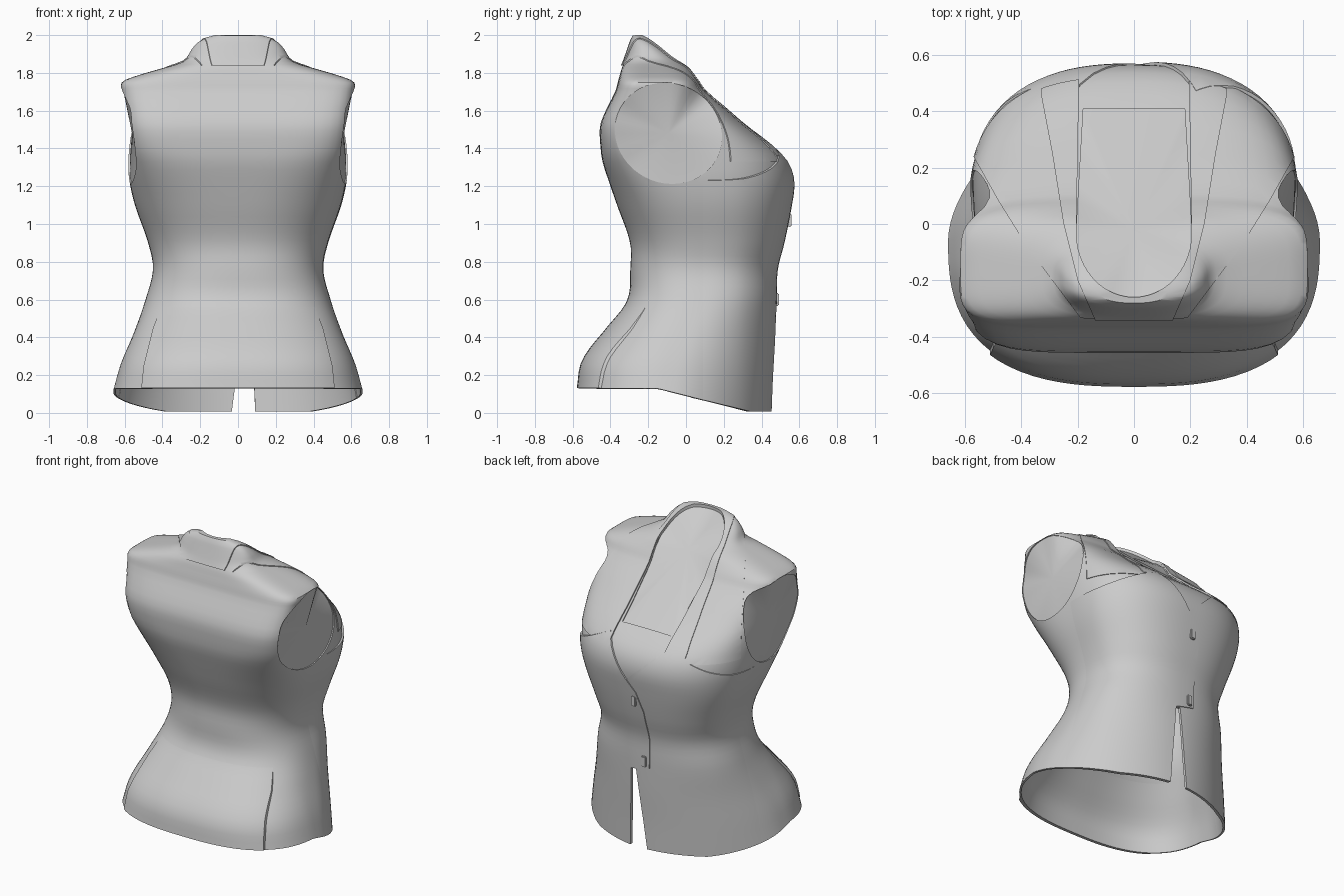
import bpy, bmesh, math
from mathutils import Vector

if "Cube" in bpy.data.objects:
    bpy.data.objects.remove(bpy.data.objects["Cube"])

# Torso sections: height, half width, back y, front y, front squareness, back squareness
SECT = [(.13, .66, -.565, .45, 1.8, 2.7), (.27, .62, -.54, .455, 1.9, 2.7), (.44, .55, -.42, .465, 2, 2.6),
        (.6, .49, -.31, .47, 2.2, 2.5), (.76, .45, -.295, .475, 2.3, 2.4), (.9, .475, -.296, .51, 2.4, 2.5),
        (1.1, .545, -.365, .55, 2.5, 2.8), (1.23, .575, -.41, .565, 2.5, 3.4),
        (1.33, .585, -.442, .535, 2.6, 4.2), (1.4, .59, -.452, .47, 2.8, 5), (1.52, .597, -.455, .31, 3.6, 5.5),
        (1.61, .603, -.42, .205, 4, 5.5), (1.7, .615, -.375, .10, 4, 5.5), (1.755, .61, -.36, .06, 4, 5),
        (1.79, .52, -.35, .035, 3.6, 4.5), (1.825, .40, -.34, .01, 3.2, 3.8), (1.86, .29, -.325, -.03, 2.8, 3),
        (1.93, .235, -.30, -.12, 2.5, 2.6), (1.97, .19, -.286, -.18, 2.2, 2.3), (1.99, .12, -.276, -.22, 2, 2)]
TOP = SECT[-1][0]

cloth = bpy.data.materials.new("grey_cloth")
cloth.diffuse_color = (.6, .6, .6, 1)
cloth.use_nodes = True
cloth.node_tree.nodes["Principled BSDF"].inputs["Base Color"].default_value = cloth.diffuse_color


def section(z):
    """Smooth interpolation of the torso sections."""
    z = min(max(z, SECT[0][0]), TOP)
    i = max(k for k in range(len(SECT) - 1) if SECT[k][0] <= z)
    a, b = SECT[i], SECT[i + 1]
    p, q = SECT[max(i - 1, 0)], SECT[min(i + 2, len(SECT) - 1)]
    h = b[0] - a[0]
    t = (z - a[0]) / h
    out = []
    for k in range(1, 6):
        ma = (b[k] - p[k]) / (b[0] - p[0]) * h
        mb = (q[k] - a[k]) / (q[0] - a[0]) * h
        out.append((2*t**3 - 3*t**2 + 1) * a[k] + (t**3 - 2*t**2 + t) * ma
                   + (3*t**2 - 2*t**3) * b[k] + (t**3 - t**2) * mb)
    return out


def inside(p):
    w, yb, yf, nf, nb = section(p[2])
    v = (2 * p[1] - yb - yf) / (yf - yb)
    n = nf if v > 0 else nb
    return p[2] < TOP and abs(p[0] / w)**n + abs(v)**n < 1


def on_surface(p, d):
    """Walk from inner point p along d to the torso surface."""
    lo, hi = 0, 1
    for _ in range(25):
        m = (lo + hi) / 2
        if inside(Vector(p) + Vector(d) * m):
            lo = m
        else:
            hi = m
    return Vector(p) + Vector(d) * lo


def finish(name, bm):
    me = bpy.data.meshes.new(name)
    bmesh.ops.recalc_face_normals(bm, faces=bm.faces)
    bm.to_mesh(me)
    bm.free()
    me.materials.append(cloth)
    ob = bpy.data.objects.new(name, me)
    bpy.context.collection.objects.link(ob)
    return ob


def prism(name, pts, axis, lo, hi):
    """Extrude a 2D outline along an axis; used as a cutter."""
    bm = bmesh.new()
    place = {'x': lambda a, b, c: (c, a, b), 'y': lambda a, b, c: (a, c, b),
             'z': lambda a, b, c: (a, b, c)}[axis]
    f = bm.faces.new([bm.verts.new(place(a, b, lo)) for a, b in pts])
    e = bmesh.ops.extrude_face_region(bm, geom=[f])
    bmesh.ops.translate(bm, vec=place(0, 0, hi - lo),
                        verts=[v for v in e['geom'] if isinstance(v, bmesh.types.BMVert)])
    ob = finish(name, bm)
    ob.hide_render = True
    cutters.append(ob)
    return ob


def shell(name, cuts, keep=(), lift=0, mask=lambda p: 1, thick=.012):
    """Thin torso shell, lifted outward, trimmed to the keep shapes and cut."""
    bm = bmesh.new()
    rows, N = [], 96
    zs = [.13 + 1.57 * i / 38 for i in range(38)] + [1.7 + (TOP - 1.7) * i / 18 for i in range(19)]
    for z in zs:
        w, yb, yf, nf, nb = section(z)
        row = []
        for i in range(N):
            c, s = math.cos(math.tau * i / N), math.sin(math.tau * i / N)
            n = nf if s > 0 else nb
            r = (abs(c)**n + abs(s)**n)**(-1 / n)
            x, y, zz = w * c * r, (yb + yf) / 2 + (yf - yb) / 2 * s * r, z
            if z < .6:      # hem drops toward the chest side
                hem = .13 - .122 * min(max((y + .15) / .48, 0), 1)
                zz = .6 - (.6 - z) * (.6 - hem) / .47
            row.append(bm.verts.new((x, y, zz)))
        rows.append(row)
    for a, b in zip(rows, rows[1:]):
        for i in range(N):
            bm.faces.new((a[i], a[(i + 1) % N], b[(i + 1) % N], b[i]))
    bm.faces.new(rows[-1])
    bm.normal_update()
    move = [(v, v.normal * lift * mask(v.co)) for v in bm.verts]
    for v, d in move:
        v.co += d
    ob = finish(name, bm)
    m = ob.modifiers.new("thickness", 'SOLIDIFY')
    m.thickness, m.offset = thick, -1
    for op, group in (('INTERSECT', keep), ('DIFFERENCE', cuts)):
        for c in group:
            m = ob.modifiers.new("trim", 'BOOLEAN')
            m.operation, m.object, m.solver = op, c, 'EXACT'
    parts.append(ob)
    return ob


def mirrored(pts):
    """Close a right-hand outline with its left-hand copy."""
    return pts + [(-x, y) for x, y in reversed(pts) if abs(x) > 1e-6]


def clamp(v, lo=-.5):
    return min(max(v, lo), 1)


cutters, parts = [], []

# Openings: armholes, neck, front slit
oval = [(-.093 + .283 * math.cos(a) - .02 * math.sin(a), 1.48 + .268 * math.sin(a))
        for a in [math.tau * i / 48 for i in range(48)]]
arms = [prism("armhole_cutter", oval, 'x', s * .33, s * .9) for s in (1, -1)]
arc = [(.205 * math.cos(a), -.03 - .23 * math.sin(a)) for a in [math.pi * i / 24 for i in range(25)]]
neck = prism("neck_cutter", arc + [(-.18, .41), (.18, .41)], 'z', 1.3, 2.3)
neck_long = prism("long_neck_cutter", arc + [(-.19, .8), (.19, .8)], 'z', 1.2, 2.3)
slit = prism("slit_cutter", [(-.06, -.2), (.1, -.2), (.07, .53), (.035, .53)], 'y', .1, .9)

# Main garment
shell("body", arms + [neck, slit])

# Shoulder yoke and collar band, then lapels
above_seam = prism("collar_seam", [(-.7, 1.84), (-.27, 1.84), (-.1, 1.3), (.9, 1.3), (.9, 2.3), (-.7, 2.3)],
                   'x', -.9, .9)
yoke = prism("yoke_plan", mirrored([(0, -.5), (.17, -.36), (.29, -.2), (.38, -.08), (.48, .08),
                                    (.57, .24), (.57, .7)]), 'z', 1.33, 2.3)
shell("shoulder_yoke", arms + [neck_long], [yoke, above_seam], .005)
lapel = prism("lapel_plan", mirrored([(0, -.5), (.13, -.36), (.2, -.2), (.25, 0), (.29, .25), (.33, .46),
                                      (.33, .7)]), 'z', 1.36, 2.3)
shell("lapels", arms + [neck_long], [lapel, above_seam], .01, thick=.014)

# Front panels, one overlapping the other
fade_front = lambda p: clamp((p.y - .09) / .2)
left = prism("left_outline", [(-.9, 1.12), (-.55, 1.24), (-.22, 1.4), (.05, 1.15), (.05, -.2), (-.9, -.2)],
             'y', .03, .9)
right = prism("right_outline", [(.9, 1.12), (.55, 1.24), (.22, 1.4), (.06, 1.18), (-.02, 1.08), (-.06, .95),
                                (-.07, .75), (-.065, .56), (.068, .53), (.1, -.2), (.9, -.2)],
              'y', .03, .9)
shell("left_front_panel", arms + [slit], [left], .005, fade_front)
shell("right_front_panel", arms, [right], .011, fade_front, .013)

# Back yoke flap
flap = prism("flap_outline", mirrored([(.30, 1.525), (.335, 1.69), (.6, 1.61), (.7, 1.6), (.7, 1.82),
                                       (.3, 1.835)]), 'y', -.9, -.28)
shell("back_yoke", arms, [flap], .005)

# Back tail panel, lifting away from the waist
tail = prism("tail_outline", mirrored([(.52, .05), (.50, .25), (.45, .45), (.39, .6)]), 'y', -.9, -.1)
shell("back_tail", [], [tail], .013, lambda p: clamp((.56 - p.z) / .2), .016)

for ob in parts:
    bpy.ops.object.select_all(action='DESELECT')
    ob.select_set(True)
    bpy.context.view_layer.objects.active = ob
    bpy.ops.object.convert(target='MESH')
    bpy.ops.object.shade_smooth_by_angle(angle=math.radians(35))
for c in cutters:
    bpy.data.objects.remove(c)


# Linings that close the armholes and the neck
def lining(name, rim, shift):
    bm = bmesh.new()
    vs = [bm.verts.new(p + Vector(shift)) for p in rim]
    mid = bm.verts.new(sum((v.co for v in vs), Vector()) / len(vs))
    for a, b in zip(vs, vs[1:] + vs[:1]):
        bm.faces.new((a, b, mid))
    ob = finish(name, bm)
    if ob.data.polygons[0].normal.dot(Vector(shift)) > 0:
        ob.data.flip_normals()
    ob.data.shade_smooth()


for s, side in ((1, "right"), (-1, "left")):
    lining(side + "_armhole_lining", [on_surface((0, y, z), (s, 0, 0)) for y, z in oval], (-s * .008, 0, 0))
neck_rim = arc + [(-.208 + .024 * i / 8, -.03 + .445 * i / 8) for i in range(1, 9)] \
    + [(.184 + .024 * i / 8, .415 - .445 * i / 8) for i in range(8)]
lining("neck_lining", [on_surface((x, y, 1.3), (0, 0, 1)) for x, y in neck_rim], (0, 0, -.01))

# Buttons
for x, z in ((0, 1.02), (-.03, .6)):
    bm = bmesh.new()
    bmesh.ops.create_cube(bm, size=1)
    bmesh.ops.scale(bm, vec=(.035, .02, .07), verts=bm.verts)
    bmesh.ops.bevel(bm, geom=bm.edges[:], offset=.005, segments=2, affect='EDGES')
    ob = finish("button", bm)
    ob.location = on_surface((x, 0, z), (0, 1, 0)) + Vector((0, .012, 0))
